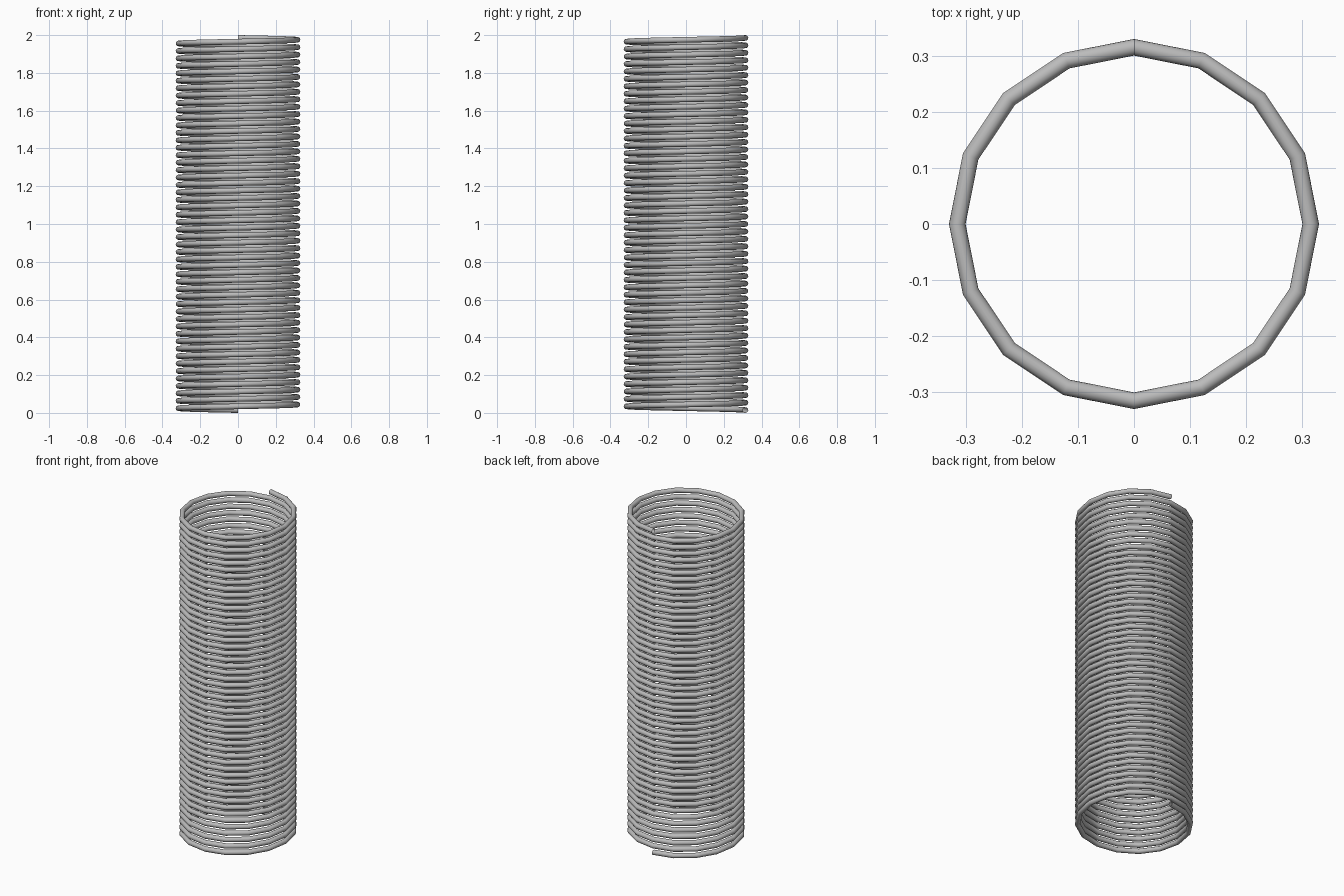
import bpy
import bmesh
from math import cos, sin, tau

cube = bpy.data.objects.get("Cube")
if cube:
    bpy.data.objects.remove(cube, do_unlink=True)

COIL_RADIUS = 0.315
WIRE_RADIUS = 0.0148
TURNS = 50
SIDES = 16
PITCH = (2 - 2 * WIRE_RADIUS) / TURNS

# Plain grey metal
steel = bpy.data.materials.new("grey_steel")
steel.use_nodes = True
grey = (0.5, 0.5, 0.5, 1)
steel.diffuse_color = grey
steel.node_tree.nodes["Principled BSDF"].inputs["Base Color"].default_value = grey

# Round wire section, standing upright at the back of the coil
bm = bmesh.new()
ring = [bm.verts.new((0,
                      COIL_RADIUS + WIRE_RADIUS * cos(tau * i / SIDES),
                      WIRE_RADIUS * (1 + sin(tau * i / SIDES))))
        for i in range(SIDES)]
for a, b in zip(ring, ring[1:] + ring[:1]):
    bm.edges.new((a, b))
mesh = bpy.data.meshes.new("coil_spring")
bm.to_mesh(mesh)
bm.free()
mesh.materials.append(steel)

spring = bpy.data.objects.new("coil_spring", mesh)
bpy.context.collection.objects.link(spring)

# Sweep the section up the helix
screw = spring.modifiers.new("coil", 'SCREW')
screw.axis = 'Z'
screw.angle = tau
screw.screw_offset = PITCH
screw.iterations = TURNS
screw.steps = screw.render_steps = 16
screw.use_smooth_shade = True
screw.use_normal_calculate = True
